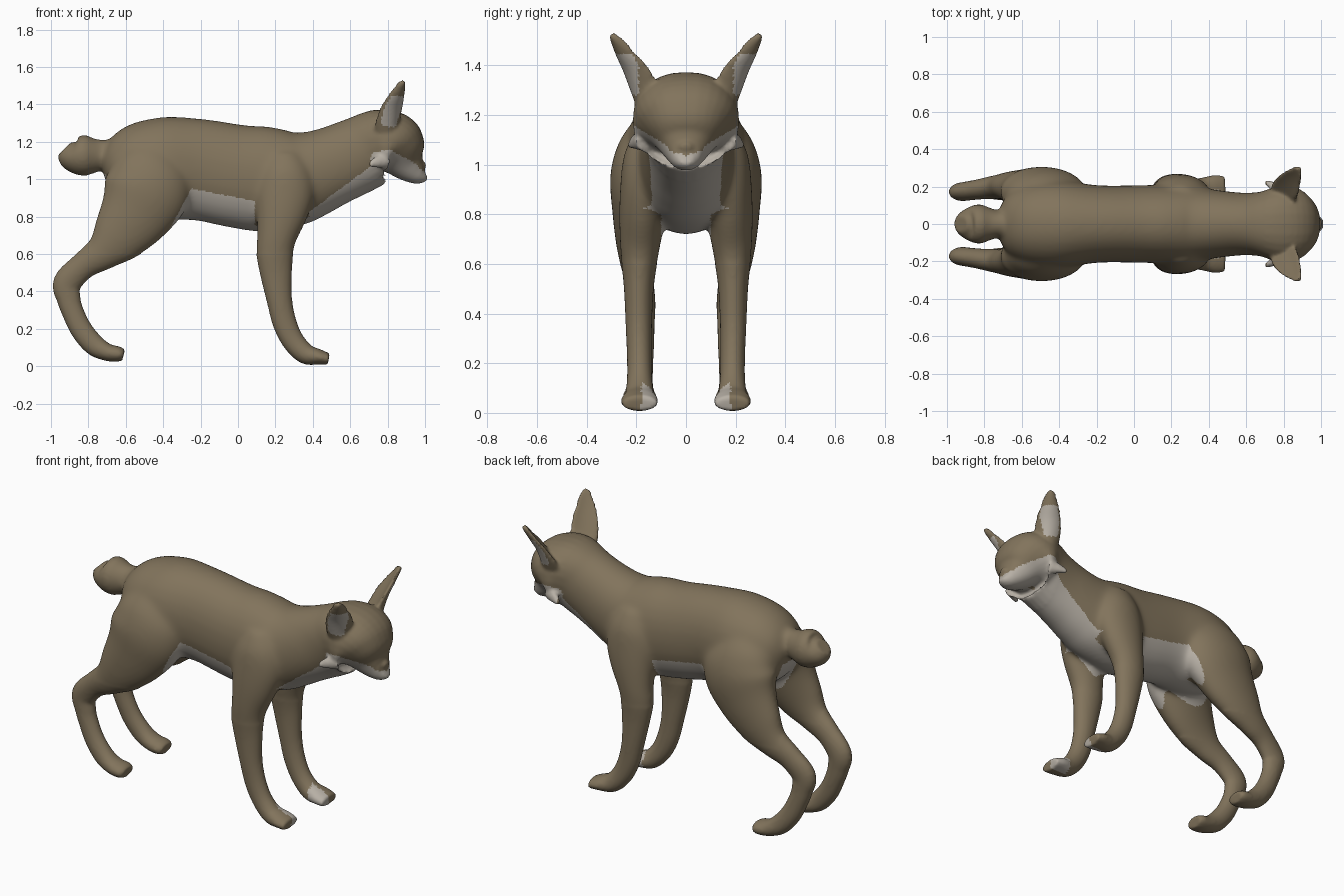
import bpy, bmesh
from math import cos, sin, pi
from mathutils import Vector

if "Cube" in bpy.data.objects:
    bpy.data.objects.remove(bpy.data.objects["Cube"])


def material(name, rgb):
    m = bpy.data.materials.new(name)
    m.use_nodes = True
    m.diffuse_color = (*rgb, 1)
    m.node_tree.nodes["Principled BSDF"].inputs["Base Color"].default_value = (*rgb, 1)
    return m


def spline(rows, steps=5):
    """Catmull-Rom through rows of equal length."""
    pts = [Vector(r) for r in rows]
    out = []
    for i in range(len(pts) - 1):
        a, b, c, d = pts[max(i - 1, 0)], pts[i], pts[i + 1], pts[min(i + 2, len(pts) - 1)]
        for s in range(steps):
            t = s / steps
            out.append((b * 2 + (c - a) * t + (a * 2 - b * 5 + c * 4 - d) * t**2
                        + (b * 3 - a - c * 3 + d) * t**3) / 2)
    return out + [pts[-1]]


def loft(name, rows, mirror=1, side=(0, 1, 0), square=1.0, cup=0.0, sides=28):
    """Tube through rows of x, y, z, radius in the profile plane, radius along side."""
    rows = spline(rows)
    bm = bmesh.new()
    rings = []
    for i, r in enumerate(rows):
        tangent = (rows[min(i + 1, len(rows) - 1)] - rows[max(i - 1, 0)]).to_3d().normalized()
        across = Vector(side)
        across = (across - tangent * across.dot(tangent)).normalized()
        normal = tangent.cross(across)
        ring = []
        for k in range(sides):
            c, s = cos(2 * pi * k / sides), sin(2 * pi * k / sides)
            u = abs(c)**square * (1 if c > 0 else -1)
            v = abs(s)**square * (1 if s > 0 else -1)
            p = r.to_3d() + across * u * r[4] + normal * (v * r[3] + cup * r[4] * c * c)
            ring.append(bm.verts.new((p.x, p.y * mirror, p.z)))
        rings.append(ring)
    for a, b in zip(rings, rings[1:]):
        for k in range(sides):
            n = (k + 1) % sides
            bm.faces.new((a[k], a[n], b[n], b[k]))
    bm.faces.new(rings[0])
    bm.faces.new(rings[-1])
    bmesh.ops.recalc_face_normals(bm, faces=bm.faces)
    me = bpy.data.meshes.new(name)
    bm.to_mesh(me)
    bm.free()
    ob = bpy.data.objects.new(name, me)
    bpy.context.collection.objects.link(ob)
    return ob


# Torso and neck
parts = [loft("torso", [
    (-.715, 0, 1.08, .08, .1), (-.66, 0, 1.08, .165, .17), (-.55, 0, 1.075, .235, .22),
    (-.4, 0, 1.06, .275, .235), (-.2, 0, 1.05, .272, .208), (0, 0, 1.015, .277, .207),
    (.15, 0, 1, .282, .21), (.3, 0, 1.005, .257, .205), (.4, 0, 1.03, .232, .188),
    (.5, 0, 1.068, .214, .175), (.6, 0, 1.11, .207, .167), (.7, 0, 1.155, .2, .175)], square=.95)]

# Head tapering into the muzzle, with a small nose
parts.append(loft("head", [
    (.62, 0, 1.125, .19, .15), (.72, 0, 1.167, .197, .185), (.78, 0, 1.178, .194, .212),
    (.83, 0, 1.172, .183, .207), (.87, 0, 1.137, .152, .168), (.91, 0, 1.08, .1, .11),
    (.95, 0, 1.045, .072, .077), (.985, 0, 1.033, .055, .052), (1, 0, 1.037, .03, .025)], square=.88))
parts.append(loft("nose", [
    (.95, 0, 1.075, .02, .02), (.975, 0, 1.073, .028, .036), (1.003, 0, 1.065, .018, .022)]))

# Stub tail
parts.append(loft("tail", [
    (-.62, 0, 1.13, .05, .07), (-.7, 0, 1.155, .055, .057), (-.76, 0, 1.135, .095, .085),
    (-.83, 0, 1.127, .108, .105), (-.89, 0, 1.135, .088, .085), (-.925, 0, 1.165, .05, .045)]))

for s, label in ((1, "left"), (-1, "right")):
    # Hind leg: thigh, hock and paw
    parts.append(loft(label + "_hind_leg", [
        (-.46, .12, 1.17, .12, .08), (-.475, .15, 1.06, .2, .125), (-.49, .17, .94, .235, .137),
        (-.55, .187, .815, .2, .112), (-.645, .2, .69, .15, .083), (-.73, .198, .605, .097, .065),
        (-.83, .185, .535, .073, .054), (-.913, .173, .445, .076, .05), (-.905, .173, .36, .064, .047),
        (-.883, .175, .29, .059, .047), (-.837, .18, .195, .059, .048), (-.77, .185, .115, .058, .052),
        (-.7, .187, .075, .047, .062), (-.64, .187, .065, .041, .068), (-.612, .187, .058, .03, .055)], s))
    # Front leg: shoulder, shin and paw
    parts.append(loft(label + "_front_leg", [
        (.24, .13, 1.13, .09, .07), (.25, .15, 1.03, .14, .1), (.25, .16, .93, .158, .104),
        (.235, .175, .82, .14, .095), (.207, .184, .69, .108, .084), (.197, .188, .61, .1, .073),
        (.203, .19, .5, .086, .06), (.222, .19, .35, .068, .053), (.25, .188, .23, .064, .05),
        (.295, .187, .135, .06, .051), (.36, .187, .067, .055, .06), (.43, .187, .05, .042, .075),
        (.485, .187, .038, .031, .07)], s))
    # Cupped ear opening forward and outward
    parts.append(loft(label + "_ear", [
        (.8, .15, 1.24, .05, .07), (.815, .185, 1.31, .032, .078), (.835, .22, 1.38, .02, .074),
        (.855, .255, 1.44, .016, .057), (.875, .287, 1.5, .014, .032), (.883, .3, 1.525, .012, .014)],
        s, side=(.75, -.66, 0), cup=-.35))
    # Cheek tuft and brow
    parts.append(loft(label + "_cheek_tuft", [
        (.79, .17, 1.1, .045, .04), (.74, .205, 1.09, .03, .022), (.7, .225, 1.075, .012, .012)], s))
    parts.append(loft(label + "_brow", [
        (.83, .17, 1.225, .02, .02), (.865, .14, 1.215, .022, .024), (.89, .1, 1.2, .012, .012)], s))

# Fuse the parts into one skin
bpy.ops.object.select_all(action="DESELECT")
for p in parts:
    p.select_set(True)
body = parts[0]
bpy.context.view_layer.objects.active = body
bpy.ops.object.join()
body.name = "animal_body"
remesh = body.modifiers.new("fuse", "REMESH")
remesh.mode = "VOXEL"
remesh.voxel_size = .01
bpy.ops.object.modifier_apply(modifier="fuse")

# Soften the joints of trunk and limbs more than ears, muzzle and paws
trunk = body.vertex_groups.new(name="trunk")
trunk.add([v.index for v in body.data.vertices
           if v.co.z > .6 and v.co.x < .7 and v.co.x > -.8], 1, "REPLACE")
for name, count, group in (("blend", 45, "trunk"), ("soften", 4, "")):
    m = body.modifiers.new(name, "SMOOTH")
    m.factor, m.iterations, m.vertex_group = .5, count, group
    bpy.ops.object.modifier_apply(modifier=name)


def is_pale(c, n):
    x, y, z = c.x, abs(c.y), c.z
    if z > 1.28:  # inside of the ears
        return y > .19 and z < 1.445 and n.x * .6 + n.y * .75 * (1 if c.y > 0 else -1) > .6
    if x > .71:  # muzzle and cheeks
        return z < 1.03 + .6 * y and not (x > .965 and z > 1.05)
    if x > .38:  # throat and chest
        return z < .84 + .74 * (x - .4) and y < .18
    if x > .09:  # between the front legs
        return y < .1 and z < .9
    if x > -.25 - .53 * (.95 - z) and z > .7:  # belly
        return z < .9 - .2 * x
    return x > -.76 and y < .085 and .72 < z < 1.03  # rump


# Brown coat with pale underside
body.data.materials.clear()
body.data.materials.append(material("brown_coat", (.223, .174, .107)))
body.data.materials.append(material("pale_underside", (.47, .43, .375)))
for f in body.data.polygons:
    f.material_index = int(is_pale(f.center, f.normal))
    f.use_smooth = True
